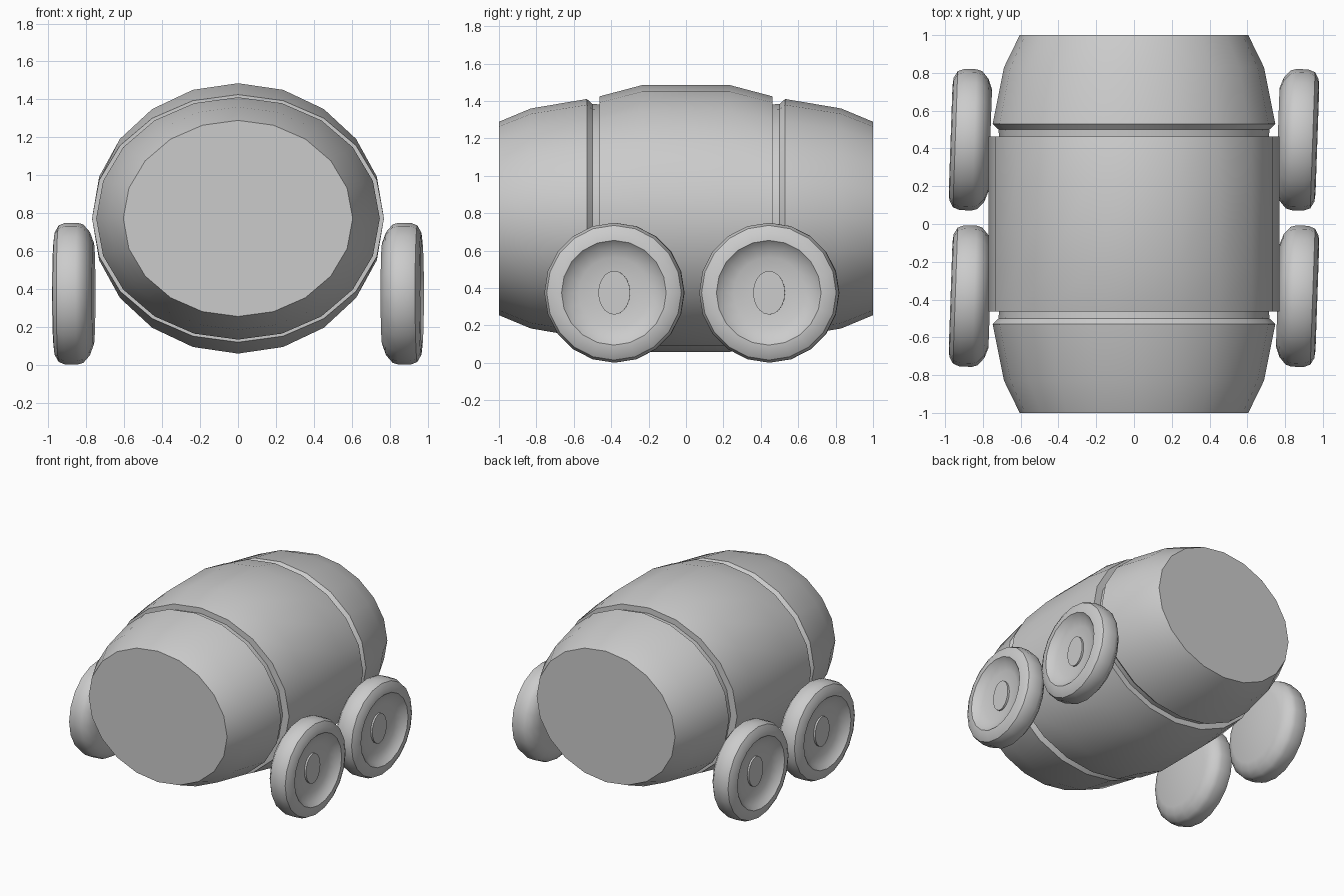
import bpy, math
from mathutils import Matrix

if "Cube" in bpy.data.objects:
    bpy.data.objects.remove(bpy.data.objects["Cube"])

SIDES = 20


def lathe(name, rings, matrix, sides=SIDES):
    """Skin elliptical rings (position, half width, half height) along local y, capped at both ends."""
    verts, faces = [], []
    for y, rx, rz in rings:
        for i in range(sides):
            a = 2 * math.pi * i / sides
            verts.append((rx * math.sin(a), y, rz * math.cos(a)))
    for k in range(len(rings) - 1):
        for i in range(sides):
            j = (i + 1) % sides
            a, b = k * sides, (k + 1) * sides
            faces.append((a + i, a + j, b + j, b + i))
    faces.append(tuple(reversed(range(sides))))
    faces.append(tuple(range((len(rings) - 1) * sides, len(rings) * sides)))
    mesh = bpy.data.meshes.new(name)
    mesh.from_pydata(verts, [], faces)
    mesh.update()
    obj = bpy.data.objects.new(name, mesh)
    bpy.context.collection.objects.link(obj)
    obj.matrix_world = matrix
    # consistent outward normals, smooth with sharp edges
    bpy.ops.object.select_all(action='DESELECT')
    obj.select_set(True)
    bpy.context.view_layer.objects.active = obj
    bpy.ops.object.mode_set(mode='EDIT')
    bpy.ops.mesh.select_all(action='SELECT')
    bpy.ops.mesh.normals_make_consistent(inside=False)
    bpy.ops.object.mode_set(mode='OBJECT')
    bpy.ops.object.shade_smooth_by_angle(angle=math.radians(32))
    return obj


# Barrel body with two hoop grooves
front_half = [
    (-1.00, 0.605, 0.517), (-0.83, 0.688, 0.588), (-0.53, 0.748, 0.639),
    (-0.50, 0.717, 0.612), (-0.463, 0.715, 0.610), (-0.462, 0.770, 0.653),
    (-0.235, 0.770, 0.713),
]
back_half = [(-y, rx, rz) for y, rx, rz in reversed(front_half)]
lathe("barrel", front_half + back_half, Matrix.Translation((0, 0, 0.772)))

# Wheels: domed inner face, rounded tread, dished outer face, oval hub cap
tyre = [(-0.105, 0.27), (-0.085, 0.325), (-0.05, 0.365), (-0.02, 0.374), (0.045, 0.374),
        (0.08, 0.36), (0.10, 0.325), (0.105, 0.28), (0.075, 0.25), (0.055, 0.19), (0.045, 0.10)]
hub = [(0.03, 0.085, 0.117), (0.06, 0.085, 0.117)]
yaw = math.radians(-2)

for side, side_name in ((1, "right"), (-1, "left")):
    for y, end_name in ((-0.382, "front"), (0.446, "back")):
        turn = Matrix.Rotation(yaw - side * math.pi / 2, 4, 'Z')
        place = Matrix.Translation((side * 0.866, y, 0.375)) @ turn
        lathe(f"{end_name}_{side_name}_wheel", [(d, r, r) for d, r in tyre], place)
        lathe(f"{end_name}_{side_name}_hub", hub, place)
